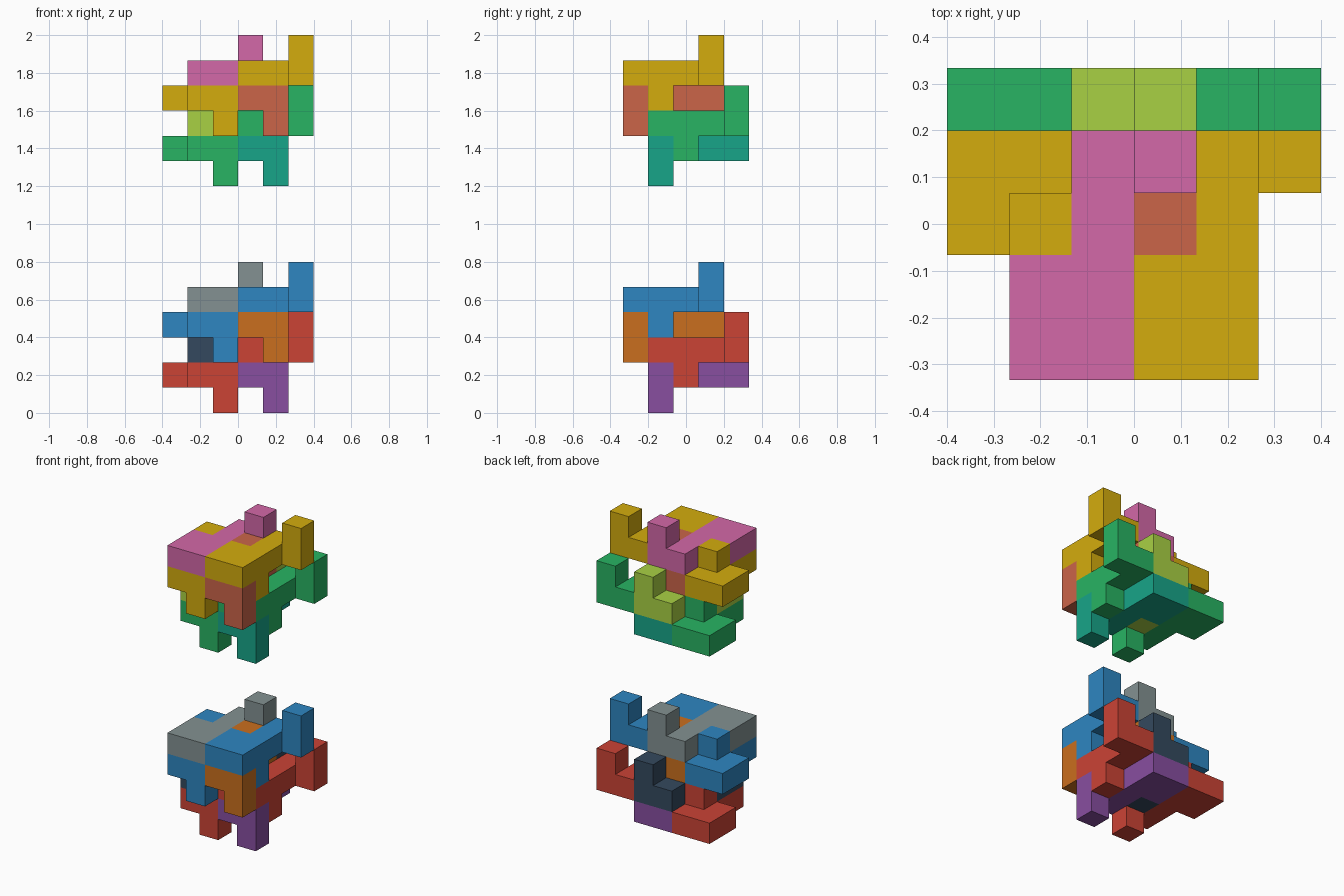
import bpy, bmesh
from mathutils import Vector

if "Cube" in bpy.data.objects:
    bpy.data.objects.remove(bpy.data.objects["Cube"])

U = 2 / 15                                  # edge of one cube cell
ORIGIN = Vector((-3 * U, -2.5 * U, 0))

# One puzzle piece: 2x2 block and spine, hook with raised tip, peg underneath
PIECE = [(0, 0, 0), (0, 1, 0), (1, 0, 0), (1, 1, 0), (1, 2, 0), (1, 3, 0),
         (2, 3, 0), (2, 3, 1), (1, 1, -1)]
FLIPPED = [(x, 3 - y, -z) for x, y, z in PIECE]


def linear(hex_colour):
    vals = [int(hex_colour[i:i + 2], 16) / 255 for i in (0, 2, 4)]
    return [c / 12.92 if c <= 0.04045 else ((c + 0.055) / 1.055) ** 2.4 for c in vals] + [1]


def material(name, hex_colour):
    mat = bpy.data.materials.get(name) or bpy.data.materials.new(name)
    mat.diffuse_color = linear(hex_colour)
    mat.use_nodes = True
    mat.node_tree.nodes["Principled BSDF"].inputs["Base Color"].default_value = mat.diffuse_color
    return mat


def build_piece(name, cells, offset, lift, mat):
    """Outer skin of a set of cube cells, with flush faces merged."""
    filled = set(cells)
    base = ORIGIN + Vector(offset) * U + Vector((0, 0, lift))
    bm = bmesh.new()
    for cell in cells:
        for axis in range(3):
            for side in (0, 1):
                step = [0, 0, 0]
                step[axis] = 2 * side - 1
                if tuple(c + s for c, s in zip(cell, step)) in filled:
                    continue
                corners = []
                for a, b in ((0, 0), (1, 0), (1, 1), (0, 1)):
                    p = list(cell)
                    p[axis] += side
                    p[(axis + 1) % 3] += a
                    p[(axis + 2) % 3] += b
                    corners.append(bm.verts.new(base + Vector(p) * U))
                bm.faces.new(corners if side else corners[::-1])
    bmesh.ops.remove_doubles(bm, verts=bm.verts[:], dist=0.001)
    bmesh.ops.recalc_face_normals(bm, faces=bm.faces[:])
    bmesh.ops.dissolve_limit(bm, angle_limit=0.01, verts=bm.verts[:], edges=bm.edges[:])
    mesh = bpy.data.meshes.new(name)
    bm.to_mesh(mesh)
    bm.free()
    mesh.materials.append(mat)
    bpy.context.collection.objects.link(bpy.data.objects.new(name, mesh))


# Pieces of one layer pair: name, cells, position in cells
LAYER = [("upper_left", PIECE, (1, 0, 4)), ("upper_right", PIECE, (3, 0, 4)),
         ("lower_left", FLIPPED, (0, 0, 3)), ("lower_right", FLIPPED, (2, 0, 3))]

# Colours per assembly: top pair, then bottom pair
ASSEMBLIES = [
    ("bottom_stack", 0.0, [[("grey", "839192"), ("blue", "2E86C1"), ("blue", "2E86C1"), ("orange", "CA6F1E")],
                           [("navy", "34495E"), ("red", "CB4335"), ("red", "CB4335"), ("purple", "884EA0")]]),
    ("top_stack", 1.2, [[("pink", "D468A8"), ("yellow", "D4AC0D"), ("yellow", "D4AC0D"), ("terracotta", "CB6549")],
                        [("lime", "A9D144"), ("green", "28B463"), ("green", "28B463"), ("teal", "17A589")]]),
]

for stack, lift, pairs in ASSEMBLIES:
    for n, colours in enumerate(pairs):
        # The bottom pair repeats the top pair, one cell back and two down
        for (part, cells, pos), colour in zip(LAYER, colours):
            offset = (pos[0], pos[1] + n, pos[2] - 2 * n)
            level = ("top", "base")[n]
            build_piece(f"{stack}_{level}_{part}_piece", cells, offset, lift, material(*colour))
